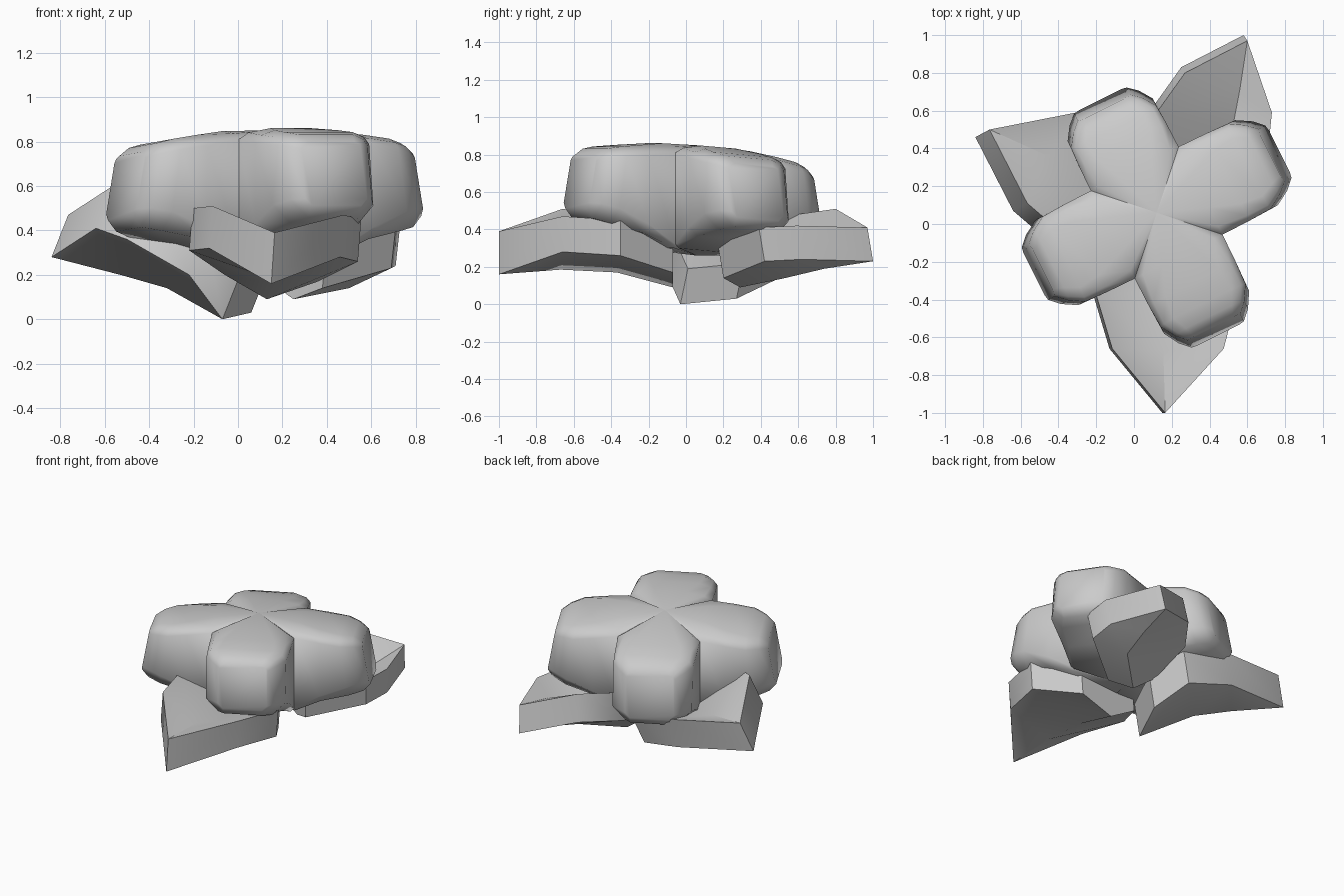
import bpy, bmesh, math
from mathutils import Vector

if "Cube" in bpy.data.objects:
    bpy.data.objects.remove(bpy.data.objects["Cube"])


def finish(bm, name, angle):
    bmesh.ops.remove_doubles(bm, verts=bm.verts, dist=0.002)
    bmesh.ops.recalc_face_normals(bm, faces=bm.faces)
    mesh = bpy.data.meshes.new(name)
    bm.to_mesh(mesh)
    bm.free()
    ob = bpy.data.objects.new(name, mesh)
    bpy.context.collection.objects.link(ob)
    bpy.ops.object.select_all(action='DESELECT')
    ob.select_set(True)
    bpy.context.view_layer.objects.active = ob
    bpy.ops.object.shade_smooth_by_angle(angle=math.radians(angle))
    return ob


# Blossom: four plump petals lofted outward from a gently domed square centre
CENTRE, TURN, TILT = Vector((0.12, 0.06, 0)), math.radians(26.6), -0.08
# distance, half width, top, bottom, top rounding, its width, bottom rounding, lean
RINGS = [
    (0.26, 0.26, 0.84, 0.28, 0.05, 0.16, 0.02, 0.0),
    (0.42, 0.258, 0.818, 0.345, 0.055, 0.10, 0.05, 0.0),
    (0.57, 0.252, 0.80, 0.385, 0.055, 0.08, 0.08, 0.15),
    (0.65, 0.205, 0.782, 0.405, 0.05, 0.07, 0.08, 0.18),
    (0.70, 0.155, 0.745, 0.455, 0.03, 0.04, 0.03, 0.18),
]


def place(u, v, z):
    c, s = math.cos(TURN), math.sin(TURN)
    return CENTRE + Vector((u * c - v * s, u * s + v * c, z + TILT * v))


def profile(w, top, bot, ct, cw, cb):
    half = [(w - cb, bot), (w, bot + cb), (w, top - ct),
            (w - 0.3 * cw, top - 0.4 * ct), (w - cw, top)]
    return half + [(-x, z) for x, z in reversed(half)]


bm = bmesh.new()
hub_top = bm.verts.new(place(0, 0, 0.85))
hub_bottom = bm.verts.new(place(0, 0, 0.26))
for i in range(4):
    c, s = round(math.cos(i * math.pi / 2)), round(math.sin(i * math.pi / 2))
    shrink = 0.87 if i == 1 else 1.0          # the rear petal is shorter
    loops = []
    for r, w, top, bot, ct, cw, cb, lean in RINGS:
        loop = []
        for x, z in profile(w, top, bot, ct, cw, cb):
            d = 0.26 + (r - 0.26) * shrink + lean * (0.6 - z)
            loop.append(bm.verts.new(place(d * c - x * s, d * s + x * c, z)))
        loops.append(loop)
    n = len(loops[0])
    for a, b in zip(loops, loops[1:]):
        for k in range(n):
            bm.faces.new((a[k], a[(k + 1) % n], b[(k + 1) % n], b[k]))
    bm.faces.new(loops[-1])
    root = loops[0]
    # centre fans, above and below
    for k in range(2, 7):
        bm.faces.new((root[k], root[k + 1], hub_top))
    for a, b in ((8, 9), (9, 0), (0, 1)):
        bm.faces.new((root[a], root[b], hub_bottom))
finish(bm, "blossom", 62)


# Leaves: thick keeled plates; (left, keel, right) underside points from root out
def leaf(name, stations, tip, thick, tip_rise=0.0):
    bm = bmesh.new()
    t = Vector(thick)
    layers = []
    for off, rise in ((Vector(), 0), (t, tip_rise)):
        rows = [[bm.verts.new(Vector(p) + off) for p in st] for st in stations]
        end = bm.verts.new(Vector(tip) + off + Vector((0, 0, rise)))
        for a, b in zip(rows, rows[1:]):
            for k in range(2):
                bm.faces.new((a[k], a[k + 1], b[k + 1], b[k]))
        last = rows[-1]
        bm.faces.new((last[0], last[1], end))
        bm.faces.new((last[1], last[2], end))
        layers.append([r[0] for r in rows] + [end] +
                      [r[2] for r in reversed(rows)] + [rows[0][1]])
    lo, hi = layers
    n = len(lo)
    for k in range(n):
        bm.faces.new((lo[k], lo[(k + 1) % n], hi[(k + 1) % n], hi[k]))
    finish(bm, name, 40)


leaf("front_leaf", [
    ((-0.06, -0.07, 0.20), (0.13, -0.07, 0.09), (0.36, -0.07, 0.17)),
    ((-0.22, -0.36, 0.31), (0.13, -0.37, 0.17), (0.54, -0.35, 0.26)),
    ((-0.13, -0.66, 0.32), (0.14, -0.67, 0.185), (0.46, -0.66, 0.28)),
], (0.15, -1.0, 0.16), (0.015, 0.0, 0.19), 0.04)

leaf("left_leaf", [
    ((-0.22, -0.12, 0.20), (-0.07, -0.03, 0.0), (0.06, 0.27, 0.03)),
    ((-0.50, -0.05, 0.36), (-0.32, 0.20, 0.14), (-0.03, 0.50, 0.14)),
    ((-0.64, 0.07, 0.41), (-0.53, 0.32, 0.20), (-0.33, 0.56, 0.21)),
], (-0.84, 0.46, 0.28), (0.075, 0.04, 0.19))

leaf("back_leaf", [
    ((0.10, 0.32, 0.20), (0.25, 0.29, 0.09), (0.38, 0.20, 0.14)),
    ((0.10, 0.62, 0.30), (0.50, 0.53, 0.14), (0.69, 0.42, 0.23)),
    ((0.25, 0.83, 0.33), (0.54, 0.74, 0.19), (0.71, 0.62, 0.24)),
], (0.58, 1.0, 0.23), (0.02, -0.03, 0.18))
